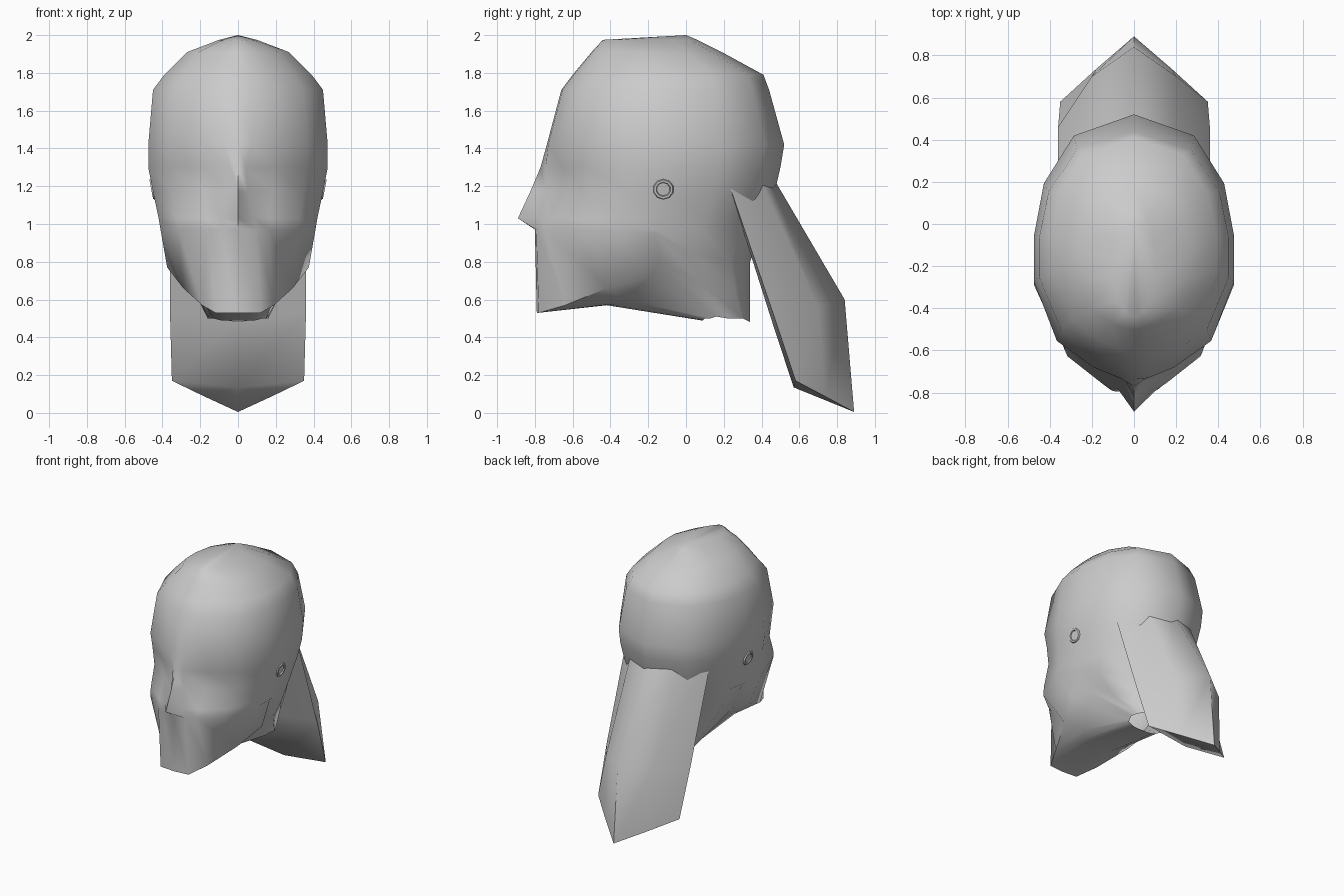
import bpy
import bmesh
import math

default_cube = bpy.data.objects.get("Cube")
if default_cube:
    bpy.data.objects.remove(default_cube, do_unlink=True)

# One plain clay colour
clay = bpy.data.materials.new("light_grey_clay")
clay.use_nodes = True
clay.diffuse_color = (0.6, 0.6, 0.6, 1)
clay.node_tree.nodes["Principled BSDF"].inputs["Base Color"].default_value = clay.diffuse_color


def finish(bm, name, crease_angle):
    """Turn a bmesh into a smooth shaded object."""
    bmesh.ops.recalc_face_normals(bm, faces=bm.faces)
    mesh = bpy.data.meshes.new(name)
    bm.to_mesh(mesh)
    bm.free()
    mesh.materials.append(clay)
    part = bpy.data.objects.new(name, mesh)
    bpy.context.collection.objects.link(part)
    bpy.ops.object.select_all(action="DESELECT")
    part.select_set(True)
    bpy.context.view_layer.objects.active = part
    bpy.ops.object.shade_smooth_by_angle(angle=math.radians(crease_angle))
    return part


def mirrored_loft(bm, half_rings):
    """Mirror each half ring across x and bridge neighbouring rings."""
    rings = []
    for half in half_rings:
        other_side = [(-x, y, z) for x, y, z in half[-2:0:-1]]
        rings.append([bm.verts.new(point) for point in half + other_side])
    for upper, lower in zip(rings, rings[1:]):
        for i in range(len(upper)):
            j = (i + 1) % len(upper)
            bm.faces.new((upper[i], upper[j], lower[j], lower[i]))
    return rings


# Skull outline seen from above: width fraction, front-to-back fraction
outline = [(0, 0), (.1, .006), (.4, .045), (.77, .145), (1, .37),
           (1, .54), (.9, .74), (.6, .92), (0, 1)]


def skull_ring(z, width, front, back, nose_x=.07, nose=0, socket=0):
    ring = []
    for i, (across, along) in enumerate(outline):
        x, y = across * width, front + along * (back - front)
        if i == 0:
            y -= nose
        elif i == 1:
            x = min(nose_x, x * 3)
        elif i < 4:
            y += socket
        ring.append((x, y, z))
    return ring


skull = [
    skull_ring(1.975, .1, -.44, .06, .02),
    skull_ring(1.91, .27, -.5, .19, .04),
    skull_ring(1.79, .39, -.6, .41),
    skull_ring(1.71, .45, -.66, .44),
    skull_ring(1.42, .475, -.737, .52),
    skull_ring(1.3, .475, -.75, .5, .04, .02, .04),
    skull_ring(1.17, .45, -.75, .47, .05, .075, .04),
    skull_ring(1.03, .42, -.785, .42, .08, .105),
    skull_ring(.97, .41, -.8, .39, .1),
]

# Jaw line, underside and open neck, each from chin round to nape
jaw = [(0, -.79, .53), (.12, -.78, .53), (.19, -.64, .57), (.29, -.42, .66),
       (.375, -.24, .77), (.39, -.165, .95), (.35, .03, .85), (.24, .24, .8), (0, .34, .8)]
underside = [(0, -.42, .57), (.07, -.42, .57), (.13, -.4, .575), (.19, -.33, .6),
             (.27, -.19, .72), (.3, -.14, .8), (.26, .06, .7), (.18, .26, .65), (0, .34, .65)]
neck_rim = [(0, .08, .49), (.05, .08, .49), (.09, .09, .49), (.13, .1, .5),
            (.15, .13, .5), (.16, .16, .51), (.16, .22, .5), (.12, .3, .5), (0, .34, .48)]

head = bmesh.new()
head_rings = mirrored_loft(head, skull + [jaw, underside, neck_rim])
crown = head.verts.new((0, 0, 2))
top = head_rings[0]
for i in range(len(top)):
    head.faces.new((crown, top[i], top[(i + 1) % len(top)]))
finish(head, "head", 55)

# Hanging hair: spine, shoulder, side edge and inner centre of each section
hair_sections = [
    [(0, .4, 1.35), (.2, .34, 1.35), (.36, .18, 1.35), (0, .2, 1.35)],
    [(0, .84, .6), (.2, .7, .56), (.36, .46, .53), (0, .45, .5)],
    [(0, .89, .005), (.18, .735, .088), (.35, .58, .17), (0, .57, .135)],
]
hair = bmesh.new()
hair_rings = mirrored_loft(hair, hair_sections)
hair.faces.new(hair_rings[0])
# Triangulated tip closes the lower end around the inner centre
tip = hair_rings[-1]
inner = len(hair_sections[0]) - 1
for i in range(len(tip)):
    j = (i + 1) % len(tip)
    if inner not in (i, j):
        hair.faces.new((tip[inner], tip[i], tip[j]))
finish(hair, "hanging_hair", 55)

# Small ear folds, almost sunk into the sides of the head
for side, label in ((1, "left"), (-1, "right")):
    bpy.ops.mesh.primitive_torus_add(
        major_segments=10, minor_segments=6, major_radius=.045, minor_radius=.012,
        location=(side * .449, -.12, 1.185), rotation=(0, side * math.radians(101), 0))
    ear = bpy.context.object
    ear.name = label + "_ear"
    ear.data.materials.append(clay)
    bpy.ops.object.shade_smooth_by_angle(angle=math.radians(60))
